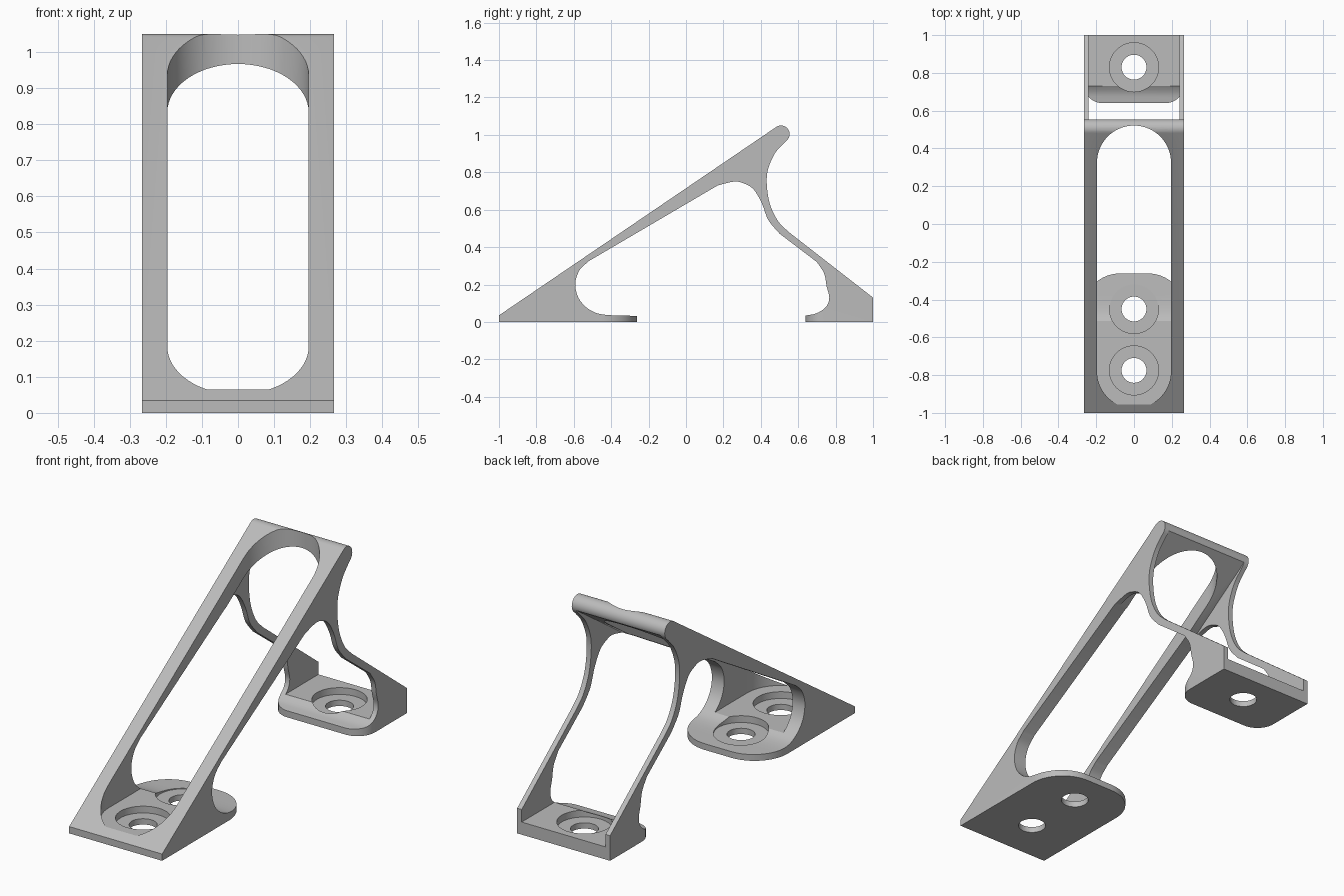
import bpy
import bmesh
from math import sin, cos, pi, radians
from mathutils import Vector

cube = bpy.data.objects.get("Cube")
if cube:
    bpy.data.objects.remove(cube, do_unlink=True)

HALF = 0.266      # half width of the bracket
SLOT = 0.196      # half width of the slot in the sloped face
POCKET = 0.24     # half width between the rear legs
FLOOR = 0.065     # top of the foot plates
RISE = 0.685      # slope of the front face


def face_z(y):
    return 0.035 + (y + 1) * RISE


def arc(cx, cy, r, start, end, n=16):
    angles = [radians(start + (end - start) * i / n) for i in range(n + 1)]
    return [(cx + r * cos(a), cy + r * sin(a)) for a in angles]


def spline(points, steps=6):
    """Smooth curve through the points."""
    p = [Vector(q) for q in points]
    p = [2 * p[0] - p[1]] + p + [2 * p[-1] - p[-2]]
    out = []
    for a, b, c, d in zip(p, p[1:], p[2:], p[3:]):
        for i in range(steps):
            t = i / steps
            out.append(tuple(0.5 * (2 * b + (c - a) * t + (2 * a - 5 * b + 4 * c - d) * t ** 2
                                    + (3 * b - a - 3 * c + d) * t ** 3)))
    return out + [tuple(points[-1])]


def prism(name, outline, low, high, along_x=False):
    """Extrude a closed outline along x (outline is y, z) or z (outline is x, y)."""
    bm = bmesh.new()
    place = (lambda u, v: (low, u, v)) if along_x else (lambda u, v: (u, v, low))
    face = bm.faces.new([bm.verts.new(place(u, v)) for u, v in outline])
    moved = bmesh.ops.extrude_face_region(bm, geom=[face])["geom"]
    shift = Vector((high - low, 0, 0) if along_x else (0, 0, high - low))
    bmesh.ops.translate(bm, verts=[g for g in moved if isinstance(g, bmesh.types.BMVert)], vec=shift)
    bmesh.ops.recalc_face_normals(bm, faces=bm.faces)
    mesh = bpy.data.meshes.new(name)
    bm.to_mesh(mesh)
    bm.free()
    obj = bpy.data.objects.new(name, mesh)
    bpy.context.collection.objects.link(obj)
    return obj


def cut(target, cutter):
    cutter.hide_render = True
    mod = target.modifiers.new("cut", 'BOOLEAN')
    mod.operation, mod.solver, mod.object = 'DIFFERENCE', 'EXACT', cutter
    bpy.context.view_layer.objects.active = target
    bpy.ops.object.modifier_apply(modifier=mod.name)
    bpy.data.objects.remove(cutter, do_unlink=True)


# Side profile: front face, rounded crown, rear leg, rear foot, arch, front foot
profile = [(-1, 0), (-1, 0.035)]
profile += arc(0.508, 1.004, 0.046, 124, -45)
profile += spline([(0.525, 0.957), (0.475, 0.9), (0.437, 0.81), (0.433, 0.72),
                   (0.452, 0.62), (0.495, 0.535), (0.55, 0.48)])
profile += [(1, 0.13), (1, 0), (0.64, 0)]
profile += spline([(0.64, 0.034), (0.7, 0.047), (0.75, 0.082), (0.766, 0.13),
                   (0.752, 0.19), (0.738, 0.26), (0.7, 0.32)])
profile += spline([(0.5, 0.472), (0.44, 0.545), (0.405, 0.635), (0.36, 0.71), (0.305, 0.742),
                   (0.255, 0.75), (0.17, 0.73)])
profile += spline([(-0.52, 0.325), (-0.57, 0.275), (-0.592, 0.2), (-0.57, 0.12),
                   (-0.51, 0.062), (-0.43, 0.038), (-0.262, 0.032)])
profile += [(-0.262, 0)]
bracket = prism("bracket", profile, -HALF, HALF, True)

# Long rounded slot down through the sloped face
slot = arc(0, 0.325, SLOT, 0, 180, 32) + arc(0, -0.78, SLOT, 180, 360, 32)
cut(bracket, prism("slot_cutter", slot, FLOOR, 2))

# Pocket between the rear legs, below the sloped plate
pocket = [(0.1, FLOOR), (1.1, FLOOR), (1.1, face_z(1.1) - 0.11), (0.1, face_z(0.1) - 0.11)]
cut(bracket, prism("pocket_cutter", pocket, -POCKET, POCKET, True))

# Rounded inner corners of both foot plates
for edge, facing, r in ((-0.262, 1, 0.19), (0.64, -1, 0.1)):
    for side in (-1, 1):
        corner = [(side * (HALF - r + u), edge + facing * (v - r)) for u, v in arc(0, 0, r, 0, 90)]
        outside = edge + facing * 0.02
        corner += [(side * (HALF - r), outside), (side * (HALF + 0.02), outside),
                   (side * (HALF + 0.02), edge - facing * r)]
        cut(bracket, prism("corner_cutter", corner, -0.05, 0.1))

# Counterbored screw holes
for y in (-0.775, -0.45, 0.83):
    cut(bracket, prism("bore_cutter", arc(0, y, 0.13, 0, 352.5, 47), 0.03, 0.2))
    cut(bracket, prism("hole_cutter", arc(0, y, 0.066, 0, 348.75, 31), -0.1, 0.2))

# Single grey finish
grey = bpy.data.materials.new("light_grey")
grey.use_nodes = True
colour = (0.5, 0.5, 0.5, 1)
grey.diffuse_color = colour
grey.node_tree.nodes["Principled BSDF"].inputs["Base Color"].default_value = colour
bracket.data.materials.clear()
bracket.data.materials.append(grey)

bpy.ops.object.select_all(action='DESELECT')
bracket.select_set(True)
bpy.context.view_layer.objects.active = bracket
bpy.ops.object.shade_smooth_by_angle(angle=radians(30))
